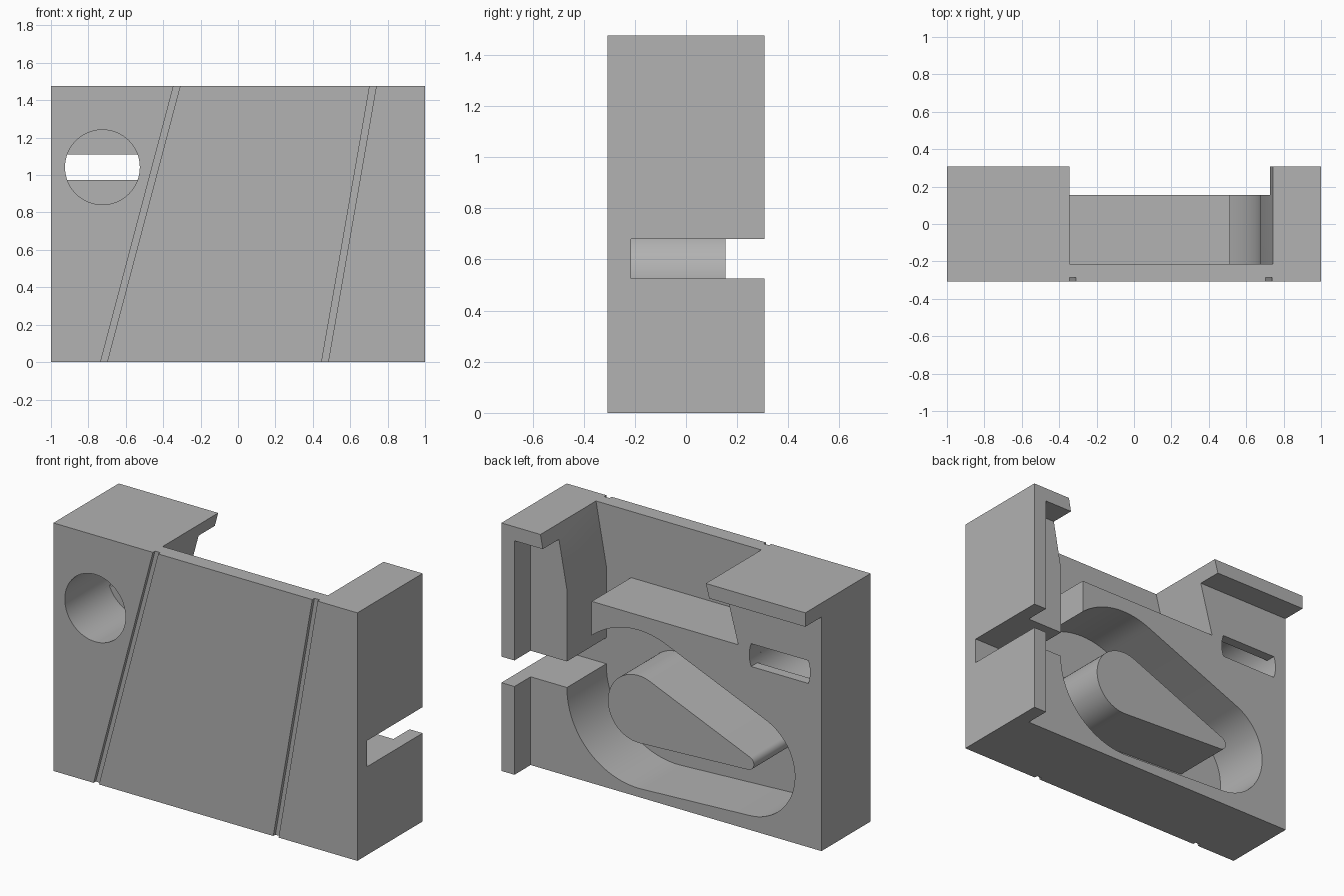
import bpy, bmesh, math
from mathutils import Vector

if "Cube" in bpy.data.objects:
    bpy.data.objects.remove(bpy.data.objects["Cube"])

H = 1.475        # height
Y = 0.307        # half depth
FLOOR = -0.215   # floor of the pockets
BACK = 0.155     # recessed back surface

grey = bpy.data.materials.new("plain_grey")
grey.diffuse_color = (0.445, 0.445, 0.445, 1)
grey.use_nodes = True
grey.node_tree.nodes["Principled BSDF"].inputs["Base Color"].default_value = grey.diffuse_color


def prism(name, profile, y0, y1):
    """Extrude an (x, z) profile from y0 to y1."""
    bm = bmesh.new()
    face = bm.faces.new([bm.verts.new((x, y0, z)) for x, z in profile])
    new = bmesh.ops.extrude_face_region(bm, geom=[face])["geom"]
    bmesh.ops.translate(bm, vec=(0, y1 - y0, 0),
                        verts=[v for v in new if isinstance(v, bmesh.types.BMVert)])
    bmesh.ops.recalc_face_normals(bm, faces=bm.faces)
    mesh = bpy.data.meshes.new(name)
    bm.to_mesh(mesh)
    bm.free()
    mesh.materials.append(grey)
    obj = bpy.data.objects.new(name, mesh)
    bpy.context.collection.objects.link(obj)
    return obj


def box(x0, x1, z0, z1):
    return [(x0, z0), (x1, z0), (x1, z1), (x0, z1)]


def arc(cx, cz, r, a0, a1, n=32):
    return [(cx + r * math.cos(a0 + (a1 - a0) * i / n),
             cz + r * math.sin(a0 + (a1 - a0) * i / n)) for i in range(n + 1)]


def teardrop(grow):
    """Two circles joined by their outer tangents."""
    big, small = Vector((0.205, 0.522)), Vector((-0.515, 0.395))
    r1, r2 = 0.2 + grow, 0.04 + grow
    d = small - big
    base = math.atan2(d.y, d.x)
    t = math.acos((r1 - r2) / d.length)
    return (arc(*big, r1, base + t, base + 2 * math.pi - t, 64)
            + arc(*small, r2, base - t, base + t, 32))


def cut(obj, profile, y0, y1):
    cutter = prism("cutter", profile, y0, y1)
    cutter.hide_render = True
    mod = obj.modifiers.new("cut", 'BOOLEAN')
    mod.operation, mod.solver, mod.object = 'DIFFERENCE', 'EXACT', cutter
    bpy.context.view_layer.objects.active = obj
    bpy.ops.object.modifier_apply(modifier=mod.name)
    bpy.data.objects.remove(cutter, do_unlink=True)


def smooth(obj):
    bpy.ops.object.select_all(action='DESELECT')
    obj.select_set(True)
    bpy.context.view_layer.objects.active = obj
    bpy.ops.object.shade_smooth_by_angle(angle=math.radians(30))


# Solid block
body = prism("housing", box(-1, 1, 0, H), -Y, Y)

# Back recess, leaving a top lip and a side wall
cut(body, box(-1.1, 0.914, -0.1, 1.392), BACK, 0.5)

# Upper opening with slanted sides and the channel leading down
k = 0.1   # run past the top along the same slopes
cut(body, [(0.675, 0.6), (0.675, 1.106), (0.743 + 0.18 * k, H + k),
           (-0.345 + 0.27 * k, H + k), (-0.452, 1.081), (0.512, 1.081),
           (0.512, 0.6)], FLOOR, 0.5)

# Teardrop track
cut(body, teardrop(0.27), FLOOR, 0.5)

# Side slot
cut(body, box(0.55, 1.1, 0.525, 0.68), FLOOR, 0.5)

# Round front hole and the narrow window behind it
cx, cz, r = -0.725, 1.042, 0.2
cut(body, arc(cx, cz, r, 0, 2 * math.pi, 64)[:-1], -0.5, 0.095)
a = math.asin(0.068 / r)
cut(body, arc(cx, cz, r, -a, a, 8) + arc(cx, cz, r, math.pi - a, math.pi + a, 8),
    0.05, 0.5)

# Two slanted grooves on the front
for low, high in ((-0.735, -0.345), (0.447, 0.704)):
    s = (high - low) / H * k
    cut(body, [(low - s, -k), (low + 0.035 - s, -k),
               (high + 0.035 + s, H + k), (high + s, H + k)], -0.5, -Y + 0.02)
smooth(body)

# Island in the middle of the track
island = prism("track_island", teardrop(0), FLOOR - 0.02, BACK)
smooth(island)
